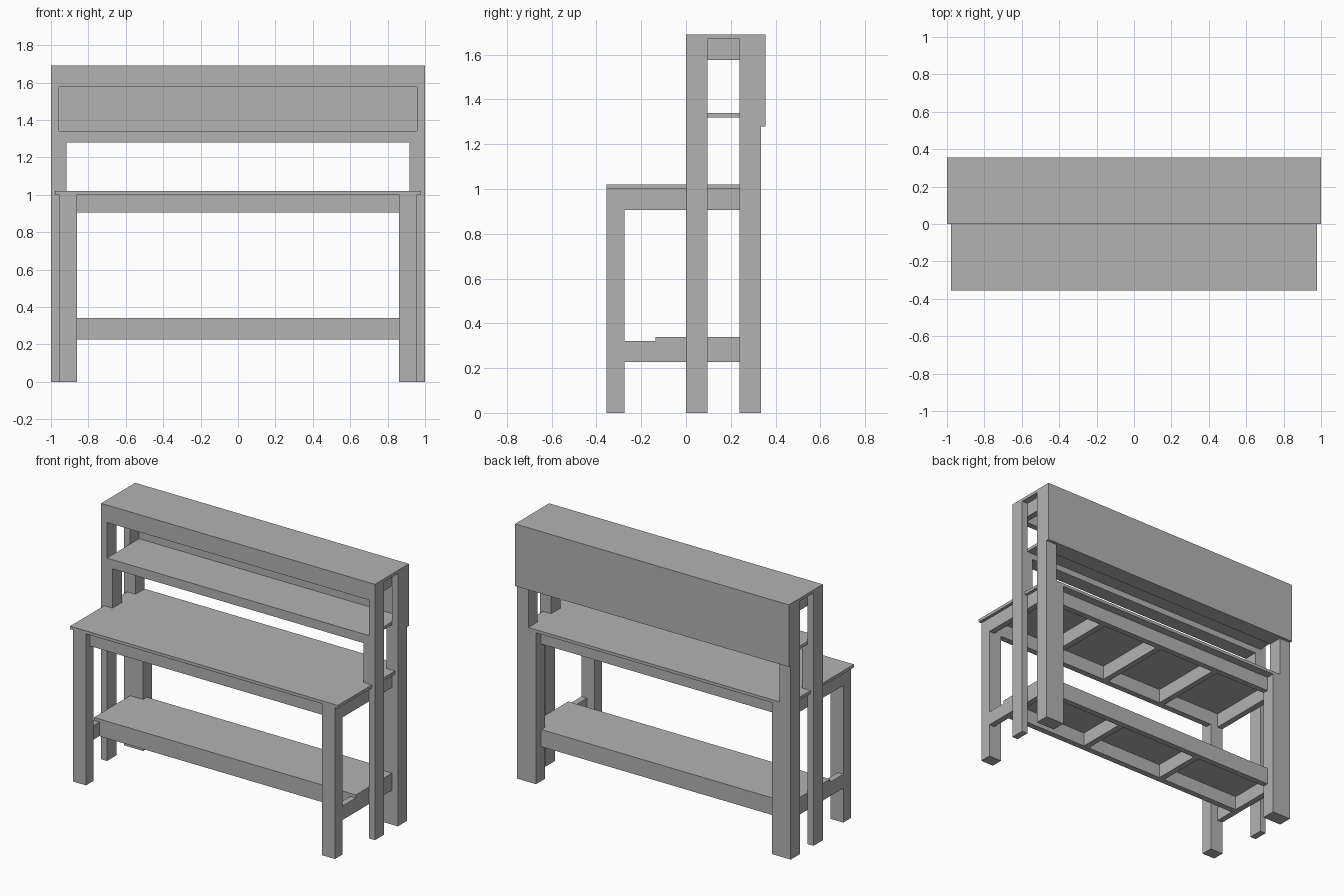
import bpy

cube = bpy.data.objects.get("Cube")
if cube:
    bpy.data.objects.remove(cube, do_unlink=True)

# Single plain grey finish
grey = bpy.data.materials.new("plain_grey")
grey.use_nodes = True
GREY = (0.45, 0.45, 0.45, 1.0)
grey.diffuse_color = GREY
grey.node_tree.nodes["Principled BSDF"].inputs["Base Color"].default_value = GREY


def board(name, x, y, z):
    """Box spanning the given (low, high) ranges."""
    bpy.ops.mesh.primitive_cube_add(size=1)
    ob = bpy.context.object
    ob.name = name
    spans = (x, y, z)
    centre = [(a + b) / 2 for a, b in spans]
    size = [b - a for a, b in spans]
    for v in ob.data.vertices:
        v.co = [c + k * s for c, k, s in zip(centre, v.co, size)]
    ob.data.materials.append(grey)
    return ob


def pair(name, x, y, z):
    """The same board on both ends."""
    board("left_" + name, x, y, z)
    board("right_" + name, (-x[1], -x[0]), y, z)


def full(half):
    return (-half, half)


T = 0.04                    # timber thickness
FRONT, BACK = -0.355, 0.335
MID = (0.0, 0.097)          # depth of the middle posts
REAR = (0.24, BACK)         # depth of the rear legs
OUT, IN = 0.957, 0.862      # outer and inner faces of the legs
TABLE = 1.0                 # underside of the table top
SHELF = 1.32                # underside of the upper shelf
ROOF = 1.67                 # underside of the top board

# Legs and posts
pair("front_leg", (IN, OUT), (FRONT, -0.275), (0, TABLE))
pair("rear_leg", (IN, OUT), REAR, (0, TABLE))
pair("middle_post", (OUT, 1), MID, (0, ROOF))
pair("rear_post", (OUT, 1), REAR, (0, ROOF))
for name, depth in (("middle", MID), ("rear", REAR)):
    pair(name + "_post_packer", (0.917, OUT), depth, (TABLE + 0.02, SHELF - T))

# Table top on its frame
apron = (0.905, TABLE)
board("table_top", full(0.978), (FRONT, BACK), (TABLE, TABLE + 0.02))
pair("table_side_apron", (OUT - T, OUT), (-0.3, 0.27), apron)
board("table_front_apron", full(OUT - T), (-0.315, -0.275), apron)
board("table_rear_apron", full(OUT - T), (0.24, 0.28), apron)
for i in (-1, 0, 1):
    x = i * 0.46
    board("table_cross_bar", (x - T / 2, x + T / 2), (-0.275, 0.24), apron)

# Lower shelf on its frame
rail = (0.227, 0.32)
board("lower_shelf", full(OUT), (-0.137, 0.28), (0.32, 0.34))
pair("lower_side_rail", (OUT - T, OUT), (-0.3, 0.27), rail)
board("lower_front_rail", full(OUT - T), (-0.137, -0.137 + T), rail)
board("lower_rear_rail", full(OUT - T), (0.24, 0.28), rail)
for i in (-1, 1):
    x = i * 0.31
    board("lower_cross_bar", (x - T / 2, x + T / 2), (-0.1, 0.24), rail)

# Upper shelf on flat rails
board("upper_shelf", full(OUT), (0, BACK), (SHELF, SHELF + 0.02))
board("upper_shelf_front_rail", full(OUT), MID, (SHELF - T, SHELF))
board("upper_shelf_rear_rail", full(OUT), REAR, (SHELF - T, SHELF))

# Top frame, top board and back panel
head = (1.575, ROOF)
board("top_front_rail", full(OUT), (0, T), head)
board("top_rear_rail", full(OUT), (BACK - T, BACK), head)
pair("top_end_rail", (OUT - T, OUT), (T, BACK - T), head)
board("top_board", full(1), (0, 0.355), (ROOF, 1.69))
board("back_panel", full(1), (BACK, 0.355), (SHELF - T, ROOF))
